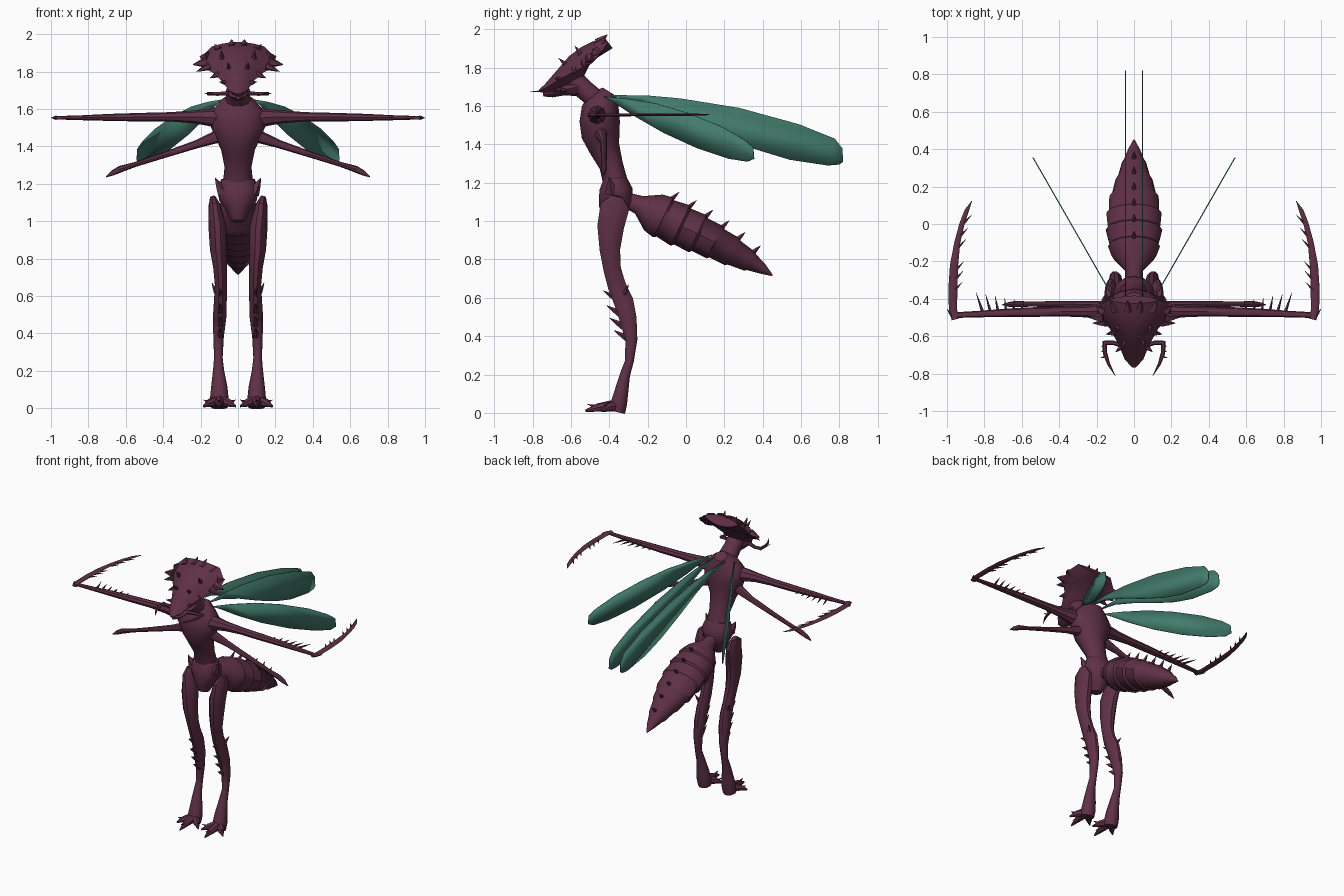
import bpy, bmesh, math
from mathutils import Vector as V


def material(name, rgb):
    m = bpy.data.materials.new(name)
    m.diffuse_color = (*rgb, 1)
    return m


PLUM = material("plum_shell", (0.115, 0.030, 0.062))
TEAL = material("teal_wing", (0.055, 0.200, 0.150))


def skin(bm, rings):
    """Bridge a list of equal point rings and cap both ends."""
    rs = [[bm.verts.new(p) for p in ring] for ring in rings]
    n = len(rs[0])
    for a, b in zip(rs, rs[1:]):
        for i in range(n):
            j = (i + 1) % n
            bm.faces.new((a[i], a[j], b[j], b[i]))
    bm.faces.new(rs[0][::-1])
    bm.faces.new(rs[-1])


def tube(bm, stations, n=10, axis=(1, 0, 0)):
    """Stations are (x, y, z, radius along axis, radius across)."""
    pts = [V(s[:3]) for s in stations]
    rings = []
    for i, s in enumerate(stations):
        t = (pts[min(i + 1, len(pts) - 1)] - pts[max(i - 1, 0)]).normalized()
        u = V(axis)
        u = (u - t * u.dot(t)).normalized()
        v = t.cross(u)
        rings.append([pts[i] + u * s[3] * math.cos(a) + v * s[4] * math.sin(a)
                      for a in (math.tau * k / n for k in range(n))])
    skin(bm, rings)


def spike(bm, base, tip, r):
    """Thin thorn from base to tip."""
    b, t = V(base), V(tip)
    m = b.lerp(t, 0.5)
    d = (t - b).normalized()
    axis = (1, 0, 0) if abs(d.x) < 0.8 else (0, 1, 0)
    tube(bm, [(*b, r, r), (*m, r * 0.6, r * 0.6), (*t, r * 0.06, r * 0.06)], 5, axis)


def finish(bm, name, mat=PLUM, mirror=False, solid=0):
    bmesh.ops.recalc_face_normals(bm, faces=bm.faces)
    me = bpy.data.meshes.new(name)
    bm.to_mesh(me)
    bm.free()
    me.materials.append(mat)
    ob = bpy.data.objects.new(name, me)
    bpy.context.collection.objects.link(ob)
    bpy.ops.object.select_all(action='DESELECT')
    ob.select_set(True)
    bpy.context.view_layer.objects.active = ob
    bpy.ops.object.shade_smooth_by_angle(angle=math.radians(40))
    if solid:
        md = ob.modifiers.new("thickness", 'SOLIDIFY')
        md.thickness, md.offset = solid, 0
    if mirror:
        md = ob.modifiers.new("mirror", 'MIRROR')
        md.use_mirror_merge = False
    return ob


# thorax and waist
bm = bmesh.new()
tube(bm, [(0, -.40, 1.675, .045, .04), (0, -.425, 1.635, .10, .08),
          (0, -.445, 1.58, .148, .10), (0, -.45, 1.52, .152, .105),
          (0, -.445, 1.45, .122, .10), (0, -.425, 1.38, .09, .08),
          (0, -.39, 1.29, .072, .062), (0, -.365, 1.19, .082, .065)], 12)
finish(bm, "thorax")

# pelvis with pointed upper corners
bm = bmesh.new()
tube(bm, [(0, -.37, 1.225, .09, .06), (0, -.365, 1.17, .11, .085),
          (0, -.365, 1.11, .10, .09), (0, -.38, 1.06, .065, .075),
          (0, -.39, 1.0, .035, .04)], 12)
for s in (-1, 1):
    spike(bm, (s * .08, -.39, 1.15), (s * .122, -.40, 1.23), .035)
finish(bm, "pelvis")

# neck
bm = bmesh.new()
tube(bm, [(0, -.42, 1.58, .10, .075), (0, -.47, 1.635, .07, .055),
          (0, -.53, 1.685, .06, .055), (0, -.59, 1.74, .06, .06)], 10)
finish(bm, "neck")

# head shield: arched sections (y, z, half width, droop, thickness)
bm = bmesh.new()
nrm = V((0, -.6, .8))
rings = []
for y, z, w, d, t in [(-.768, 1.683, .012, .004, .014), (-.735, 1.715, .05, .02, .06),
                      (-.67, 1.79, .085, .05, .12), (-.61, 1.86, .13, .085, .13),
                      (-.55, 1.905, .195, .10, .09), (-.49, 1.935, .20, .075, .085),
                      (-.425, 1.958, .14, .03, .07)]:
    ss = [-1, -.65, -.3, 0, .3, .65, 1]
    ring = [V((w * s, y, z)) - nrm * d * s * s for s in ss]
    ring += [V((w * s, y, z)) - nrm * (d * s * s + t * (1 - s * s)) for s in ss[-2:0:-1]]
    rings.append(ring)
skin(bm, rings)
for s in (-1, 1):
    # rim horns
    for b, t, r in [((.03, -.46, 1.93), (.035, -.41, 1.972), .025),
                    ((.10, -.46, 1.91), (.125, -.415, 1.945), .028),
                    ((.16, -.47, 1.88), (.205, -.44, 1.88), .03),
                    ((.165, -.50, 1.85), (.242, -.50, 1.837), .03),
                    ((.15, -.53, 1.83), (.222, -.53, 1.80), .022),
                    ((.10, -.58, 1.79), (.15, -.59, 1.765), .02),
                    # brow bumps
                    ((.085, -.55, 1.87), (.09, -.58, 1.915), .014),
                    ((.05, -.63, 1.82), (.055, -.665, 1.85), .012),
                    ((.07, -.66, 1.74), (.10, -.685, 1.745), .014)]:
        spike(bm, (s * b[0], *b[1:]), (s * t[0], *t[1:]), r)
finish(bm, "head_shield")

# lower jaw
bm = bmesh.new()
tube(bm, [(0, -.56, 1.70, .065, .05), (0, -.64, 1.685, .06, .03),
          (0, -.70, 1.665, .04, .02), (0, -.745, 1.66, .012, .01)], 8)
finish(bm, "jaw")

# mouth feelers
bm = bmesh.new()
tube(bm, [(.05, -.655, 1.685, .014, .014), (.11, -.635, 1.68, .011, .011),
          (.158, -.635, 1.683, .012, .010)], 6, (0, 1, 0))
tube(bm, [(.158, -.625, 1.683, .011, .010), (.155, -.69, 1.68, .012, .009),
          (.135, -.75, 1.677, .008, .006), (.10, -.812, 1.675, .001, .001)], 6)
for y in (-.65, -.68, -.71):
    spike(bm, (.153, y, 1.68), (.18, y - .005, 1.685), .006)
finish(bm, "feeler", mirror=True)

# long upper arms with thorns
bm = bmesh.new()
tube(bm, [(.09, -.46, 1.55, .05, .055), (.16, -.465, 1.555, .045, .045),
          (.24, -.468, 1.558, .032, .034), (.36, -.468, 1.558, .027, .025),
          (.52, -.47, 1.556, .026, .023), (.68, -.475, 1.555, .022, .019),
          (.84, -.482, 1.553, .017, .013), (.975, -.488, 1.553, .015, .009)],
     8, (0, 1, 0))
for i in range(6):
    x = .58 + i * .042
    spike(bm, (x + .02, -.465, 1.555), (x + .045 * (i / 5) + .01, -.41 + .009 * i, 1.555), .009)
finish(bm, "upper_arm", mirror=True)

# blade forearms
bm = bmesh.new()
tube(bm, [(.955, -.51, 1.553, .02, .010), (.968, -.46, 1.553, .022, .009),
          (.968, -.34, 1.554, .024, .008), (.962, -.22, 1.555, .022, .007),
          (.945, -.10, 1.555, .016, .006), (.92, 0, 1.555, .014, .006),
          (.895, .07, 1.555, .012, .005), (.868, .122, 1.555, .002, .002)], 8)
for y, x in [(-.33, .95), (-.27, .945), (-.22, .942), (-.10, .93), (-.04, .92), (.03, .90)]:
    spike(bm, (x + .008, y - .025, 1.555), (x - .033, y + .02, 1.555), .008)
spike(bm, (.97, -.49, 1.553), (1.0, -.455, 1.553), .012)
finish(bm, "forearm", mirror=True)

# thin lower arms
bm = bmesh.new()
tube(bm, [(.07, -.45, 1.47, .04, .045), (.13, -.44, 1.445, .028, .032),
          (.22, -.43, 1.412, .018, .022), (.40, -.428, 1.352, .016, .016),
          (.55, -.428, 1.303, .014, .013), (.63, -.428, 1.278, .016, .018),
          (.67, -.43, 1.258, .013, .014), (.705, -.432, 1.237, .002, .003)],
     8, (0, 1, 0))
finish(bm, "lower_arm", mirror=True)

# legs
bm = bmesh.new()
tube(bm, [(.135, -.36, 1.13, .015, .03), (.125, -.37, 1.08, .034, .08),
          (.11, -.393, .97, .048, .073), (.105, -.397, .85, .045, .056),
          (.096, -.385, .75, .036, .048), (.092, -.36, .66, .032, .05),
          (.094, -.325, .58, .034, .054), (.098, -.302, .49, .036, .047),
          (.104, -.285, .38, .028, .033), (.105, -.295, .27, .023, .024),
          (.104, -.318, .20, .03, .028), (.10, -.337, .11, .044, .038),
          (.10, -.35, .05, .05, .045), (.10, -.36, .004, .045, .045)], 10)
# shin thorns
for y, z in [(-.432, .637), (-.415, .56), (-.40, .495), (-.375, .43)]:
    spike(bm, (.096, y + .075, z - .045), (.096, y, z), .02)
# knee thorn
spike(bm, (.115, -.32, .62), (.14, -.30, .67), .015)
finish(bm, "leg", mirror=True)

# toes
bm = bmesh.new()
for x, y in [(.012, -.44), (.10, -.525), (.185, -.44)]:
    mx, my = .1 + (x - .1) * .6, -.36 + (y + .36) * .6
    tube(bm, [(.10, -.35, .04, .03, .035), (mx, my, .028, .022, .022),
              (x, y, .01, .004, .006)], 7)
    spike(bm, (mx, my, .03), (x, y + .01, .045), .012)
finish(bm, "toes", mirror=True)

# segmented abdomen: control points (y, z, half width, half height)
ctrl = [(-.31, 1.11, .04, .04), (-.245, 1.085, .05, .05), (-.17, 1.045, .12, .105),
        (-.08, 1.0, .147, .115), (.04, .945, .147, .105), (.15, .89, .128, .09),
        (.27, .825, .085, .072), (.37, .77, .048, .042), (.45, .717, .004, .004)]


def belly(y):
    for a, b in zip(ctrl, ctrl[1:]):
        if y <= b[0]:
            f = (y - a[0]) / (b[0] - a[0])
            return [p + (q - p) * f for p, q in zip(a, b)]
    return list(ctrl[-1])


bm = bmesh.new()
st = [(0, *ctrl[0]), (0, *ctrl[1]), (0, *ctrl[2])]
joints = [-.12, -.03, .06, .15, .24, .33]
for a in joints:
    y, z, w, h = belly(a)
    st.append((0, y, z, w * 1.03, h * 1.05))
    y, z, w, h = belly(a + .012)
    st.append((0, y, z, w * .95, h * .94))
st += [(0, *belly(.40)), (0, *ctrl[-1])]
tube(bm, st, 12)
# back thorns
for a in joints:
    y, z, w, h = belly(a)
    spike(bm, (0, y + h * .4, z + h * .85), (0, y + h * .45 + .035, z + h * .9 + .032), .014)
finish(bm, "abdomen")

# long hind wings, flat and upright
bm = bmesh.new()
outline = [(-.43, 1.658), (-.2, 1.655), (-.03, 1.64), (.28, 1.59), (.59, 1.505), (.776, 1.43),
           (.815, 1.38), (.82, 1.31), (.80, 1.295), (.74, 1.29), (.54, 1.32), (.36, 1.375),
           (.15, 1.46), (-.05, 1.55), (-.25, 1.625)]
bm.faces.new([bm.verts.new((.045, y, z)) for y, z in outline])
finish(bm, "inner_wing", TEAL, True, .006)

# shorter splayed wings, given as (x, z) along a slanted plane
bm = bmesh.new()
outline = [(.09, 1.65), (.16, 1.638), (.25, 1.612), (.34, 1.565), (.44, 1.495), (.51, 1.425),
           (.537, 1.385), (.54, 1.325), (.52, 1.31), (.465, 1.325), (.37, 1.38), (.27, 1.46),
           (.18, 1.55), (.12, 1.62)]
bm.faces.new([bm.verts.new((x, -.36 + (x - .13) * 1.744, z)) for x, z in outline])
finish(bm, "outer_wing", TEAL, True, .006)
